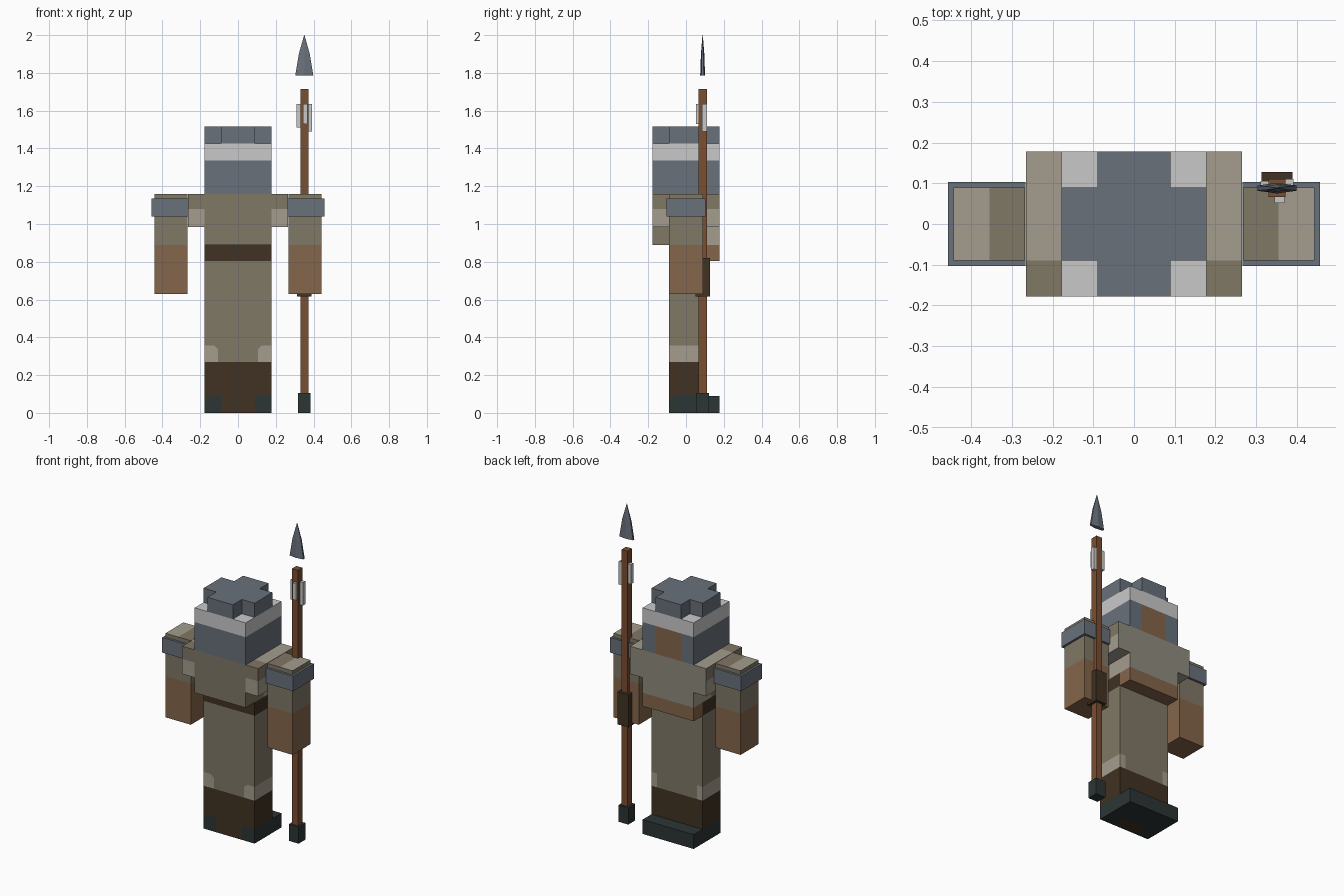
import bpy, bmesh
from mathutils import Vector

if "Cube" in bpy.data.objects:
    bpy.data.objects.remove(bpy.data.objects["Cube"])

PALETTE = {
    "steel": "69717b", "pale_trim": "c9c9c9", "tan": "807866",
    "light_tan": "a49d8d", "grey_tan": "8f8b7e", "skin": "85664b",
    "dark_brown": "403222", "wood": "7a4e31", "boot": "2c3535",
}
NAMES = list(PALETTE)


def linear(code):
    vals = [int(code[i:i + 2], 16) / 255 for i in range(0, 6, 2)]
    return [((v + 0.055) / 1.055) ** 2.4 if v > 0.04 else v / 12.92 for v in vals] + [1]


MATS = []
for key, code in PALETTE.items():
    m = bpy.data.materials.new(key)
    m.use_nodes = True
    m.diffuse_color = linear(code)
    bsdf = m.node_tree.nodes["Principled BSDF"]
    bsdf.inputs["Base Color"].default_value = linear(code)
    bsdf.inputs["Roughness"].default_value = 0.9
    MATS.append(m)


def finish(name, bm, colour):
    """Colour is a palette name or a rule(centre, normal) returning one."""
    bmesh.ops.recalc_face_normals(bm, faces=bm.faces)
    bm.normal_update()
    rule = colour if callable(colour) else (lambda c, n: colour)
    picks = [rule(f.calc_center_median(), f.normal) for f in bm.faces]
    used = sorted(set(picks), key=NAMES.index)
    for f, p in zip(bm.faces, picks):
        f.material_index = used.index(p)
    me = bpy.data.meshes.new(name)
    bm.to_mesh(me)
    bm.free()
    for p in used:
        me.materials.append(MATS[NAMES.index(p)])
    ob = bpy.data.objects.new(name, me)
    bpy.context.collection.objects.link(ob)
    return ob


def box(name, x, y, z, colour, cuts=()):
    """Box from ranges; cuts are (point, normal) planes that split its faces."""
    bm = bmesh.new()
    bmesh.ops.create_cube(bm, size=1)
    for v in bm.verts:
        v.co = Vector([r[0] if c < 0 else r[1] for c, r in zip(v.co, (x, y, z))])
    for co, no in cuts:
        bmesh.ops.bisect_plane(bm, geom=bm.verts[:] + bm.edges[:] + bm.faces[:],
                               plane_co=co, plane_no=no)
    return finish(name, bm, colour)


def at(axis, *values):
    no = Vector([float(axis == a) for a in "xyz"])
    return [(no * v, no) for v in values]


def side(s, a, b):
    return tuple(sorted((s * a, s * b)))


W, H = 0.178, 0.089          # half width of the body, half of that


# Legs with painted boots, knee patches and belt
def legs_colour(c, n):
    if n.z < -0.5:
        return "dark_brown" if abs(c.x) < H and c.y < 0 else "boot"
    if c.z < 0.09:
        return "dark_brown" if abs(c.x) < H and n.y < -0.5 else "boot"
    if c.z < 0.27 or c.z > 0.805:
        return "dark_brown"
    if c.z < 0.357:
        corner = abs(c.x) - 0.105 + 0.357 - c.z
        if abs(n.x) > 0.5 or (n.y < -0.5 and abs(c.x) > 0.105 and corner > 0.02):
            return "light_tan"
        if n.y > 0.5 and abs(c.x) > 0.14:
            return "light_tan"
    return "tan"


leg_cuts = at("z", 0.09, 0.27, 0.357, 0.805) + at("x", -0.14, -0.105, -H, H, 0.105, 0.14) + at("y", 0)
leg_cuts += [((s * 0.125, 0, 0.357), (s, 0, -1)) for s in (-1, 1)]
box("legs", (-W, W), (-H, H), (0, 0.89), legs_colour, leg_cuts)
box("boot_toes", (-W, W), (H, W), (0, 0.09), "boot")


# Torso
def chest_colour(c, n):
    if n.y > 0.5:
        return "grey_tan"
    if abs(n.x) > 0.5 and c.y > 0:
        return "light_tan"
    return "tan"


box("chest", (-W, W), (-W, W), (0.89, 1.16), chest_colour, at("y", 0))
box("waist_panel", (-W, W), (H, W), (0.805, 0.89), "skin")


def shoulder_colour(c, n):
    if n.y > 0.5:
        return "grey_tan"
    if n.z > 0.5:
        return "tan" if c.y < -H else "light_tan"
    if n.y < -0.5:
        return "light_tan" if c.z < 1.08 and c.z - 1.08 < abs(c.x) - 0.2 else "tan"
    return "light_tan" if c.z < 1.08 else "tan"


# Arms, upper bands and shoulders on both sides
def arm_colour(c, n):
    if n.z > 0.5:
        return "tan" if abs(c.x) < 0.355 else "light_tan"
    return "skin" if c.z < 0.89 else "tan"


for s, label in ((1, "left"), (-1, "right")):
    box(label + "_shoulder", side(s, W, 0.265), (-W, W), (0.985, 1.16),
        shoulder_colour, at("z", 1.08) + at("y", -H))
    box(label + "_arm", side(s, 0.267, 0.443), (-H, H), (0.63, 1.16),
        arm_colour, at("z", 0.89) + at("x", s * 0.355))
    box(label + "_arm_band", side(s, 0.266, 0.457), (-0.103, 0.103), (1.04, 1.135), "steel")


# Head, face, trim and cross-shaped cap
def head_colour(c, n):
    return "skin" if n.y > 0.5 and abs(c.x) < H else "steel"


box("head", (-W, W), (-W, W), (1.16, 1.335), head_colour, at("x", -H, H))
box("head_trim", (-W, W), (-W, W), (1.335, 1.425), "pale_trim")

bm = bmesh.new()
outline = []
for sx, sy in ((1, 1), (-1, 1), (-1, -1), (1, -1)):
    arm_pts = [(W, H), (H, H), (H, W)]
    if sx * sy < 0:
        arm_pts.reverse()
    outline += [bm.verts.new((sx * a, sy * b, 1.425)) for a, b in arm_pts]
base = bm.faces.new(outline)
top = bmesh.ops.extrude_face_region(bm, geom=[base], use_keep_orig=True)
bmesh.ops.translate(bm, vec=(0, 0, 0.09),
                    verts=[g for g in top["geom"] if isinstance(g, bmesh.types.BMVert)])
finish("cap", bm, "steel")

# Spear
SX, SY = 0.351, 0.088


def spear_box(name, rx, ry, z, colour, dx=0, dy=0):
    box(name, (SX + dx - rx, SX + dx + rx), (SY + dy - ry, SY + dy + ry), z, colour)


spear_box("spear_shaft", 0.021, 0.022, (0.1, 1.715), "wood")
spear_box("spear_butt", 0.034, 0.034, (0, 0.105), "boot")
spear_box("spear_grip", 0.038, 0.039, (0.615, 0.82), "dark_brown")
spear_box("left_ribbon", 0.01, 0.012, (1.49, 1.635), "pale_trim", 0.031, 0.01)
spear_box("right_ribbon", 0.01, 0.012, (1.51, 1.635), "pale_trim", -0.031, 0.006)
spear_box("front_ribbon", 0.012, 0.007, (1.53, 1.635), "pale_trim", 0.006, -0.029)

# Spear tip: ridged blade lofted through shrinking sections
bm = bmesh.new()
rings = []
for z, w, t in ((1.785, 0.048, 0.013), (1.9, 0.029, 0.009), (2.0, 0.001, 0.001)):
    section = ((w, -t / 2), (w, t / 2), (0, t), (-w, t / 2), (-w, -t / 2), (0, -t))
    rings.append([bm.verts.new((SX + a, SY + b, z)) for a, b in section])
for lo, hi in zip(rings, rings[1:]):
    for i in range(6):
        j = (i + 1) % 6
        bm.faces.new((lo[i], lo[j], hi[j], hi[i]))
bm.faces.new(rings[0])
bm.faces.new(rings[-1])
finish("spear_tip", bm, "steel")
